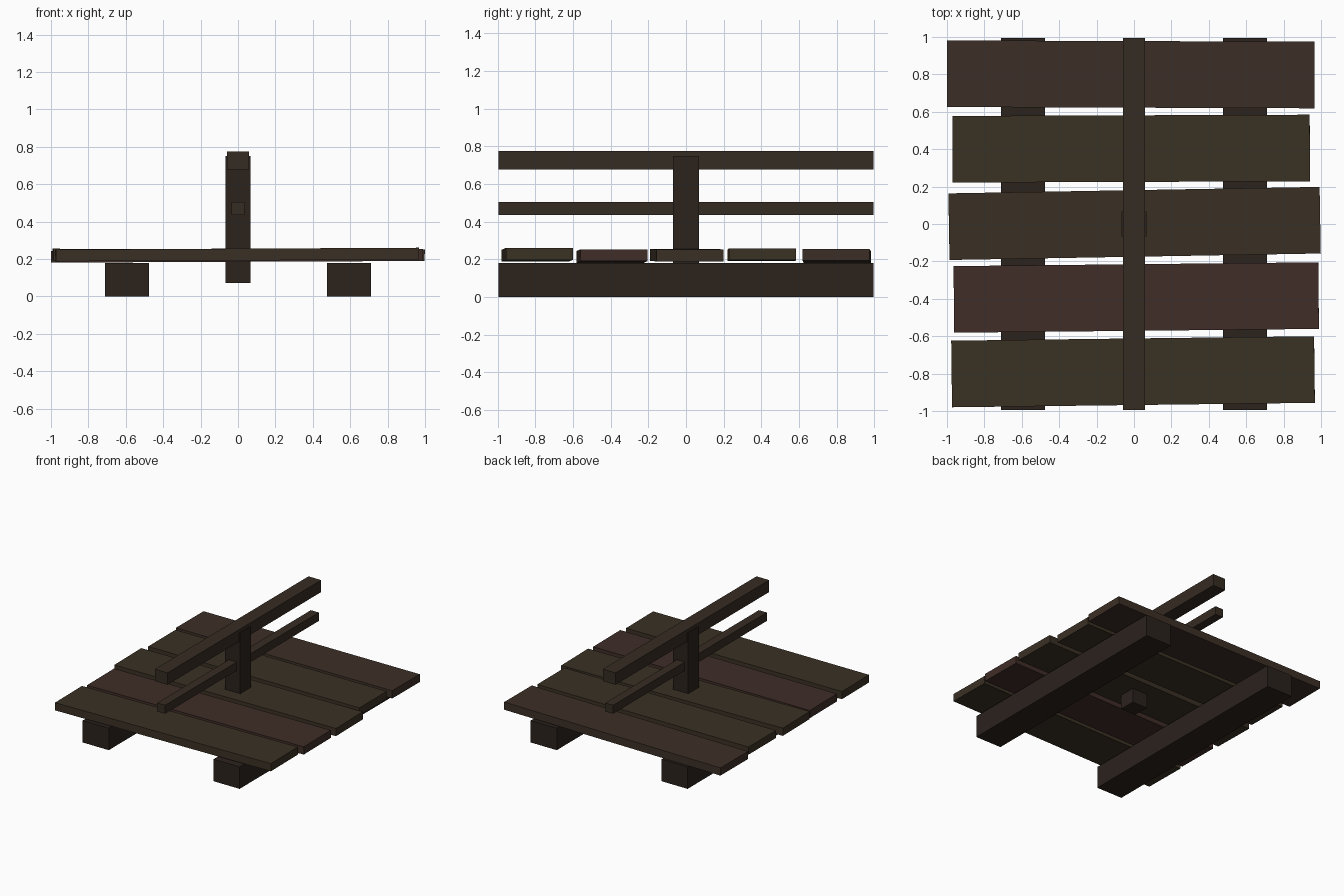
import bpy
from math import radians

if "Cube" in bpy.data.objects:
    bpy.data.objects.remove(bpy.data.objects["Cube"])


def material(name, rgb):
    m = bpy.data.materials.new(name)
    m.diffuse_color = (*rgb, 1)
    m.use_nodes = True
    m.node_tree.nodes["Principled BSDF"].inputs["Base Color"].default_value = m.diffuse_color
    return m


def box(name, centre, size, mat, tilt=0, yaw=0):
    bpy.ops.mesh.primitive_cube_add(size=1, location=centre)
    ob = bpy.context.object
    ob.name = name
    ob.scale = size
    ob.rotation_euler = (0, radians(-tilt), radians(yaw))
    ob.data.materials.append(mat)
    return ob


dark = material("dark_wood", (0.024, 0.016, 0.012))
rail = material("rail_wood", (0.036, 0.025, 0.016))
brown = material("brown_plank", (0.045, 0.028, 0.019))
olive = material("olive_plank", (0.042, 0.030, 0.017))
red = material("red_plank", (0.050, 0.026, 0.020))

# Two bearer beams under the deck
for side, label in ((-1, "left"), (1, "right")):
    box(f"{label}_beam", (side * 0.593, 0, 0.09), (0.236, 1.99, 0.18), dark)

# Slightly crooked deck planks: x, y, z, length, tilt, yaw, material
planks = [
    (-0.017, 0.800, 0.218, 1.965, 0.35, -0.2, brown),
    (-0.015, 0.403, 0.224, 1.910, 0.15, 0.2, olive),
    (0.003, 0.003, 0.222, 1.985, -0.10, 1.0, olive),
    (0.012, -0.393, 0.217, 1.950, 0.25, 0.6, red),
    (-0.005, -0.790, 0.224, 1.940, 0.30, 0.7, olive),
]
for i, (x, y, z, length, tilt, yaw, mat) in enumerate(planks, 1):
    box(f"deck_plank_{i}", (x, y, z), (length, 0.356, 0.063), mat, tilt, yaw)

# Railing: post through the deck, with hand rail and lower rail
box("rail_post", (0, 0, 0.411), (0.136, 0.136, 0.678), dark)
box("hand_rail", (0, 0, 0.727), (0.115, 1.99, 0.098), rail)
box("lower_rail", (0, 0, 0.47), (0.072, 1.99, 0.069), rail)
